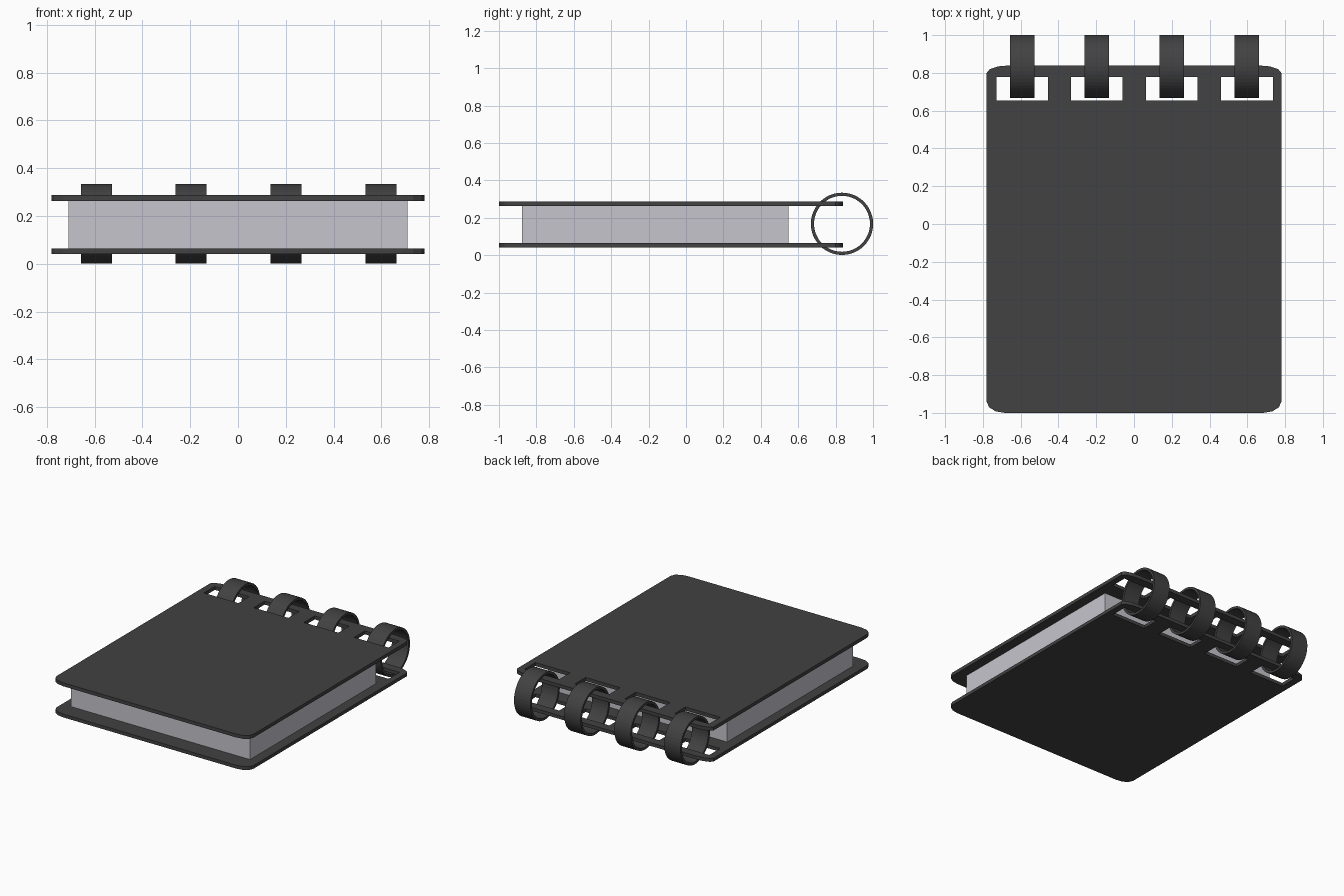
import bpy, bmesh, math

if "Cube" in bpy.data.objects:
    bpy.data.objects.remove(bpy.data.objects["Cube"])


def material(name, rgb):
    m = bpy.data.materials.new(name)
    m.diffuse_color = (*rgb, 1)
    m.use_nodes = True
    m.node_tree.nodes["Principled BSDF"].inputs["Base Color"].default_value = m.diffuse_color
    return m


CHARCOAL = material("charcoal", (0.054, 0.054, 0.054))
PAPER = material("pale_grey_paper", (0.57, 0.56, 0.61))

RING_X = (-0.592, -0.197, 0.200, 0.598)
RING_Y, RING_Z, RING_R = 0.834, 0.1675, 0.1665


def add_object(name, mesh, mat):
    mesh.materials.clear()
    mesh.materials.append(mat)
    ob = bpy.data.objects.new(name, mesh)
    bpy.context.collection.objects.link(ob)
    return ob


def rounded_outline(steps=3):
    # corner: centre signs, ellipse radii, start angle
    corners = [(0.78, 0.84, 0.125, 0.04, 0), (-0.78, 0.84, 0.125, 0.04, 90),
               (-0.78, -1.0, 0.095, 0.06, 180), (0.78, -1.0, 0.095, 0.06, 270)]
    pts = []
    for x, y, rx, ry, start in corners:
        cx, cy = x - math.copysign(rx, x), y - math.copysign(ry, y)
        for i in range(steps + 1):
            a = math.radians(start + 90 * i / steps)
            pts.append((cx + rx * math.cos(a), cy + ry * math.sin(a)))
    return pts


def cover(name, z0, z1):
    # filled flat curve: outline plus rectangular ring holes
    cu = bpy.data.curves.new(name + "_profile", 'CURVE')
    cu.dimensions = '2D'
    cu.fill_mode = 'BOTH'
    cu.extrude = (z1 - z0) / 2
    loops = [rounded_outline()]
    for x in RING_X:
        loops.append([(x - 0.137, 0.655), (x + 0.137, 0.655),
                      (x + 0.137, 0.778), (x - 0.137, 0.778)])
    for loop in loops:
        s = cu.splines.new('POLY')
        s.points.add(len(loop) - 1)
        for p, (x, y) in zip(s.points, loop):
            p.co = (x, y, 0, 1)
        s.use_cyclic_u = True
    tmp = bpy.data.objects.new(name + "_profile", cu)
    bpy.context.collection.objects.link(tmp)
    bpy.context.view_layer.update()
    deps = bpy.context.evaluated_depsgraph_get()
    mesh = bpy.data.meshes.new_from_object(tmp.evaluated_get(deps))
    bpy.data.objects.remove(tmp)
    bm = bmesh.new()
    bm.from_mesh(mesh)
    bmesh.ops.remove_doubles(bm, verts=bm.verts, dist=1e-4)
    bmesh.ops.recalc_face_normals(bm, faces=bm.faces)
    for f in bm.faces:
        f.smooth = False
        f.material_index = 0
    bm.to_mesh(mesh)
    bm.free()
    add_object(name, mesh, CHARCOAL).location.z = (z0 + z1) / 2


def ring(name, x, width=0.13, thick=0.017, n=48):
    # rectangular section swept around the x axis
    bm = bmesh.new()
    rows = []
    for i in range(n):
        a = 2 * math.pi * i / n
        rows.append([bm.verts.new((dx, r * math.cos(a), r * math.sin(a)))
                     for dx, r in ((-width / 2, RING_R), (width / 2, RING_R),
                                   (width / 2, RING_R - thick), (-width / 2, RING_R - thick))])
    for i in range(n):
        a, b = rows[i], rows[(i + 1) % n]
        for k in range(4):
            m = (k + 1) % 4
            bm.faces.new((a[k], a[m], b[m], b[k]))
    bmesh.ops.recalc_face_normals(bm, faces=bm.faces)
    mesh = bpy.data.meshes.new(name)
    bm.to_mesh(mesh)
    bm.free()
    add_object(name, mesh, CHARCOAL).location = (x, RING_Y, RING_Z)


# covers
cover("bottom_cover", 0.040, 0.064)
cover("top_cover", 0.263, 0.288)

# page block
bm = bmesh.new()
bmesh.ops.create_cube(bm, size=1)
for v in bm.verts:
    v.co = (v.co.x * 1.42, v.co.y * 1.425 - 0.1645, v.co.z * 0.199 + 0.1635)
pages = bpy.data.meshes.new("page_block")
bm.to_mesh(pages)
bm.free()
add_object("page_block", pages, PAPER)

# binding rings
for i, x in enumerate(RING_X):
    ring(f"binding_ring_{i + 1}", x)
